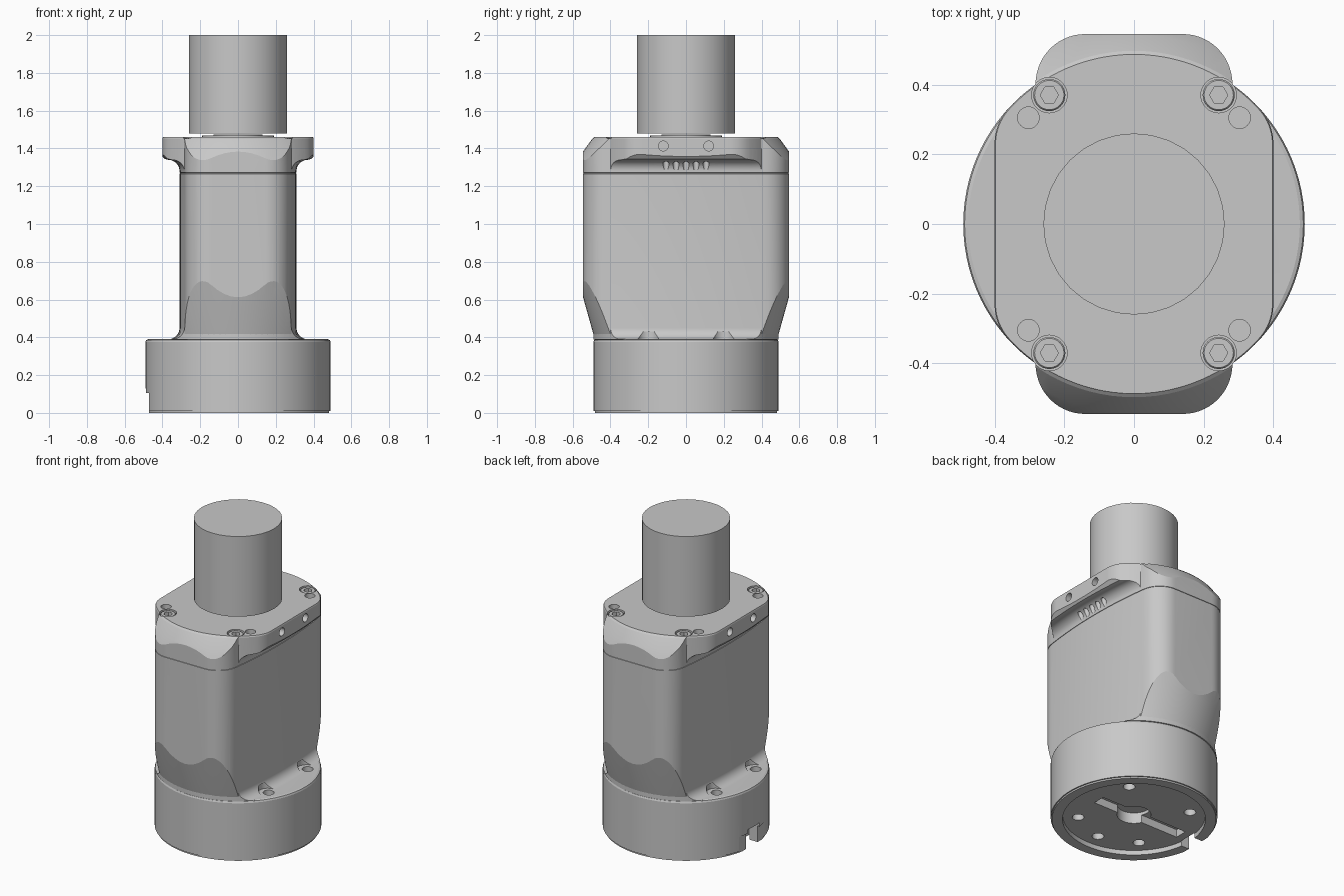
import bpy, bmesh
from math import cos, sin, pi, radians

cube = bpy.data.objects.get("Cube")
if cube:
    bpy.data.objects.remove(cube, do_unlink=True)


def material(name, value):
    m = bpy.data.materials.new(name)
    m.use_nodes = True
    m.diffuse_color = (value, value, value, 1)
    m.node_tree.nodes["Principled BSDF"].inputs["Base Color"].default_value = (value, value, value, 1)
    return m


GREY = material("machined grey", 0.58)


def arc(cx, cy, r, start, end, steps=10):
    angles = [radians(start + (end - start) * i / steps) for i in range(steps + 1)]
    return [(cx + r * cos(a), cy + r * sin(a)) for a in angles]


def mirrored(quarter):
    """Full footprint from its first quadrant."""
    top = quarter + [(-x, y) for x, y in reversed(quarter) if x > 0.001]
    return top + [(-x, -y) for x, y in top]


def block(offset):
    """Rounded block footprint with gently bulging sides, grown by an offset."""
    return mirrored(arc(-2.746, 0, 3.056 + offset, 0.8, 7.9, 5)
                    + arc(0.14, 0.403, 0.142 + offset, 12, 90, 12))


def loft(name, rings):
    """Closed solid through matching rings of points."""
    bm = bmesh.new()
    loops = [[bm.verts.new(p) for p in ring] for ring in rings]
    n = len(loops[0])
    for a, b in zip(loops, loops[1:]):
        for i in range(n):
            j = (i + 1) % n
            bm.faces.new((a[i], a[j], b[j], b[i]))
    bm.faces.new(loops[0][::-1])
    bm.faces.new(loops[-1])
    bmesh.ops.recalc_face_normals(bm, faces=bm.faces)
    mesh = bpy.data.meshes.new(name)
    bm.to_mesh(mesh)
    bm.free()
    mesh.materials.append(GREY)
    ob = bpy.data.objects.new(name, mesh)
    bpy.context.collection.objects.link(ob)
    return ob


def turned(name, profile, at=(0, 0), sides=96):
    """Round solid from (radius, height) pairs."""
    return loft(name, [[(at[0] + r * cos(2 * pi * i / sides), at[1] + r * sin(2 * pi * i / sides), z)
                        for i in range(sides)] for r, z in profile])


def rod(name, r, x, y, z0, z1, sides=32):
    return turned(name, [(r, z0), (r, z1)], (x, y), sides)


def box(name, x0, x1, y0, y1, z0, z1):
    return loft(name, [[(x0, y0, z), (x1, y0, z), (x1, y1, z), (x0, y1, z)] for z in (z0, z1)])


def blocks(name, profile):
    """Block solid from (offset, height) pairs."""
    return loft(name, [[(x, y, z) for x, y in block(d)] for d, z in profile])


def boolean(target, other, operation):
    mod = target.modifiers.new("cut", 'BOOLEAN')
    mod.operation = operation
    mod.solver = 'EXACT'
    mod.object = other
    bpy.context.view_layer.objects.active = target
    bpy.ops.object.modifier_apply(modifier=mod.name)
    bpy.data.objects.remove(other, do_unlink=True)


def smooth(ob):
    bpy.ops.object.select_all(action='DESELECT')
    ob.select_set(True)
    bpy.context.view_layer.objects.active = ob
    bpy.ops.object.shade_smooth_by_angle(angle=radians(14))


# Column: waist with fillets flaring to the base shoulder and top flange, and a seam groove
groove = [(0, 1.266), (-0.003, 1.267), (-0.003, 1.271), (0, 1.272)]
flare = [(0.06, 0.34)] + arc(0.06, 0.45, 0.06, 270, 180) + groove
flare += arc(0.06, 1.28, 0.06, 180, 90) + [(0.08, 1.345), (0.1, 1.37), (0.1, 1.46)]
housing = blocks("housing", flare)

# Footprint of the column: circle with flats, blended by fillets
footprint = mirrored(arc(0.25, 0.23, 0.15, 0, 42.6) + arc(0, 0, 0.49, 43.5, 90, 14))
boolean(housing, loft("trim", [[(x * s, y * s, z) for x, y in footprint] for z, s in
                               ((0.3, 0.97), (0.385, 0.97), (0.389, 1), (1.452, 1), (1.5, 0.96))]), 'INTERSECT')

# Motor body: the same block at full depth, trimmed by cones at both ends
body = blocks("body", [(0, 0.34)] + groove + [(0, 1.47)])
cones = [(0.47, 0.3), (0.47, 0.38), (0.485, 0.4), (0.494, 0.43), (0.543, 0.605), (0.6, 0.81),
         (0.6, 1.28), (0.543, 1.387), (0.497, 1.45), (0.486, 1.459)]
boolean(body, turned("cone_trim", cones), 'INTERSECT')
boolean(housing, body, 'UNION')

# Round base with a softened upper edge
base = turned("base", [(0.483, 0), (0.483, 0.01), (0.49, 0.011), (0.49, 0.376), (0.486, 0.386), (0.476, 0.39)])
boolean(housing, base, 'UNION')

# Underside: recess, keyed slot, hub hole, screw holes and cable notch
boolean(housing, rod("recess", 0.42, 0, 0, -0.1, 0.03, 96), 'DIFFERENCE')
boolean(housing, box("slot", -0.36, 0.27, -0.04, 0.04, 0, 0.08), 'DIFFERENCE')
boolean(housing, rod("hub_hole", 0.1, 0, 0, 0, 0.1), 'DIFFERENCE')
for angle in (45, 135, 225, 270, 315):
    a = radians(angle)
    boolean(housing, rod("base_hole", 0.035, 0.33 * cos(a), 0.33 * sin(a), 0, 0.08), 'DIFFERENCE')
boolean(housing, box("notch", -0.6, -0.41, -0.06, 0.06, -0.1, 0.13), 'DIFFERENCE')
boolean(housing, box("notch_mouth", -0.6, -0.472, -0.16, 0.16, -0.1, 0.105), 'DIFFERENCE')

for sx in (-1, 1):
    # Cooling slots under the top flange
    for i in range(5):
        boolean(housing, rod("vent", 0.016, sx * 0.321, (i - 2) * 0.053, 1.288, 1.345), 'DIFFERENCE')
    for sy in (-1, 1):
        # Shoulder screw pockets
        boolean(housing, rod("pocket", 0.055, sx * 0.353, sy * 0.2, 0.391, 0.43), 'DIFFERENCE')
        boolean(housing, rod("shoulder_hole", 0.033, sx * 0.36, sy * 0.2, 0.32, 0.42), 'DIFFERENCE')
        # Flange edge holes, drilled sideways
        ring = arc(sy * 0.12, 1.413, 0.026, 0, 348, 29)
        boolean(housing, loft("edge_hole", [[(sx * x, y, z) for y, z in ring] for x in (0.34, 0.45)]), 'DIFFERENCE')
        # Top counterbores and dowel holes
        boolean(housing, rod("counterbore", 0.051, sx * 0.243, sy * 0.37, 1.4, 1.5), 'DIFFERENCE')
        boolean(housing, rod("dowel_hole", 0.031, sx * 0.303, sy * 0.305, 1.41, 1.5), 'DIFFERENCE')
        # Socket screw with a hexagonal drive
        screw = turned("flange_screw", [(0.046, 1.39), (0.046, 1.45), (0.042, 1.455)], (sx * 0.243, sy * 0.37), 32)
        boolean(screw, rod("drive", 0.026, sx * 0.243, sy * 0.37, 1.425, 1.5, 6), 'DIFFERENCE')
        smooth(screw)
smooth(housing)

# Stepped output boss and the shaft above it
smooth(turned("output_boss", [(0.19, 1.44), (0.19, 1.468), (0.13, 1.468), (0.13, 1.475)], sides=48))
smooth(rod("shaft", 0.26, 0, 0, 1.48, 2.0))
